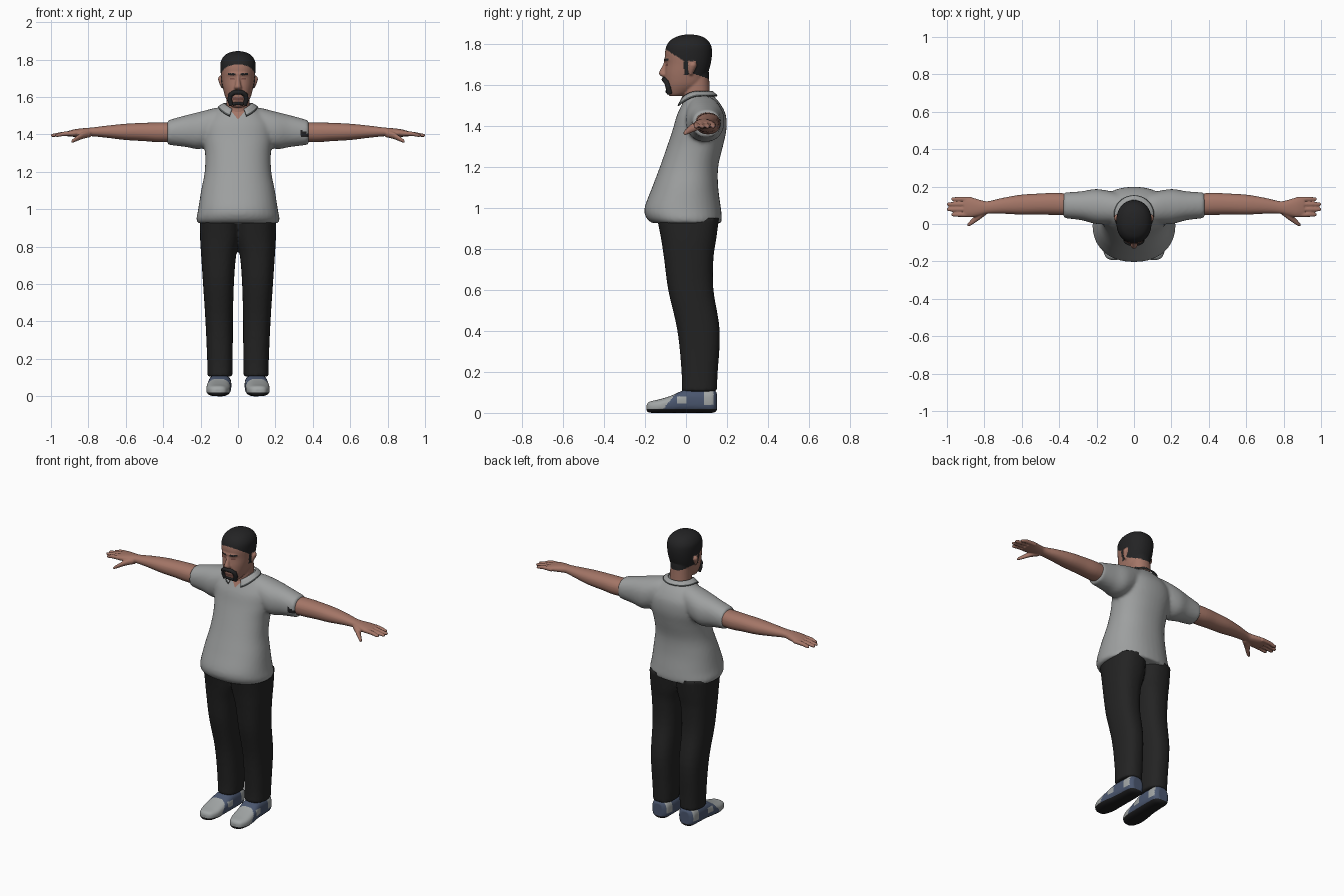
import bpy, bmesh, math
from mathutils import Vector

cube = bpy.data.objects.get("Cube")
if cube:
    bpy.data.objects.remove(cube, do_unlink=True)


def material(name, r, g, b):
    m = bpy.data.materials.new(name)
    m.use_nodes = True
    m.diffuse_color = (r, g, b, 1)
    bsdf = next(n for n in m.node_tree.nodes if n.type == 'BSDF_PRINCIPLED')
    bsdf.inputs["Base Color"].default_value = (r, g, b, 1)
    bsdf.inputs["Roughness"].default_value = 0.8
    return m


SHIRT = material("shirt grey", 0.34, 0.35, 0.35)
TRIM = material("collar trim grey", 0.1, 0.11, 0.11)
SKIN = material("skin", 0.37, 0.18, 0.135)
LIPS = material("lip brown", 0.2, 0.08, 0.065)
HAIR = material("hair black", 0.017, 0.017, 0.018)
CLOTH = material("trouser black", 0.017, 0.017, 0.017)
LEATHER = material("shoe grey", 0.36, 0.38, 0.38)
BLUE = material("shoe blue", 0.07, 0.095, 0.16)
SOLE = material("sole black", 0.012, 0.012, 0.013)


def spline(a, b, c, d, t):
    return 0.5 * (2 * b + (c - a) * t + (2 * a - 5 * b + 4 * c - d) * t * t
                  + (3 * b - a - 3 * c + d) * t ** 3)


def loft(bm, axis, sections, side=1, power=2.2, sides=28, steps=4):
    """Closed skin through sections (position, u_min, u_max, v_min, v_max)."""
    rows = []
    last = len(sections) - 1
    for i in range(last):
        quad = [sections[max(0, min(last, i + k))] for k in (-1, 0, 1, 2)]
        rows += [[spline(*p, s / steps) for p in zip(*quad)] for s in range(steps)]
    rows.append(sections[-1])
    rings = []
    for w, u0, u1, v0, v1 in rows:
        ring = []
        for k in range(sides):
            a = math.tau * k / sides
            c, s = math.cos(a), math.sin(a)
            u = (u0 + u1) / 2 + (u1 - u0) / 2 * math.copysign(abs(c) ** (2 / power), c)
            v = (v0 + v1) / 2 + (v1 - v0) / 2 * math.copysign(abs(s) ** (2 / power), s)
            x, y, z = {'x': (w, u, v), 'y': (u, w, v), 'z': (u, v, w)}[axis]
            ring.append(bm.verts.new((x * side, y, z)))
        rings.append(ring)
    for p, q in zip(rings, rings[1:]):
        for k in range(sides):
            n = (k + 1) % sides
            bm.faces.new((p[k], p[n], q[n], q[k]))
    bm.faces.new(rings[0])
    bm.faces.new(rings[-1])


def finish(name, bm, mats, voxel=0, smooth=3, cuts=(), rule=None):
    """Fuse the lofts, cut colour borders and colour faces by rule."""
    bmesh.ops.recalc_face_normals(bm, faces=bm.faces)
    mesh = bpy.data.meshes.new(name)
    bm.to_mesh(mesh)
    bm.free()
    obj = bpy.data.objects.new(name, mesh)
    bpy.context.collection.objects.link(obj)
    if voxel:
        rem = obj.modifiers.new("fuse", 'REMESH')
        rem.mode = 'VOXEL'
        rem.voxel_size = voxel
        soft = obj.modifiers.new("soften", 'SMOOTH')
        soft.factor = 0.5
        soft.iterations = smooth
        graph = bpy.context.evaluated_depsgraph_get()
        baked = bpy.data.meshes.new_from_object(obj.evaluated_get(graph))
        obj.modifiers.clear()
        obj.data = baked
        bpy.data.meshes.remove(mesh)
        baked.name = name
    mesh = obj.data
    if cuts:
        bm = bmesh.new()
        bm.from_mesh(mesh)
        for co, no in cuts:
            bmesh.ops.bisect_plane(bm, geom=bm.verts[:] + bm.edges[:] + bm.faces[:],
                                   plane_co=co, plane_no=no, dist=1e-5)
        bm.to_mesh(mesh)
        bm.free()
    mesh.materials.clear()
    for m in mats:
        mesh.materials.append(m)
    for p in mesh.polygons:
        p.use_smooth = True
        p.material_index = rule(*p.center) if rule else 0
    return obj


# Shirt: belly, chest and both sleeves fused, with an open V at the neck
bm = bmesh.new()
torso = [(.925, .215, -.165, .172), (.95, .222, -.193, .175), (1.0, .213, -.202, .17),
         (1.1, .197, -.165, .157), (1.2, .178, -.127, .157), (1.3, .176, -.092, .18),
         (1.38, .188, -.065, .197), (1.45, .185, -.045, .195), (1.5, .15, -.022, .172),
         (1.54, .1, -.005, .14), (1.56, .07, .0, .12)]
loft(bm, 'z', [(z, -h, h, a, b) for z, h, a, b in torso], sides=40)
for s in (1, -1):
    loft(bm, 'x', [(.02, .0, .15, 1.38, 1.54), (.1, .0, .17, 1.36, 1.545),
                   (.2, .0, .187, 1.322, 1.522), (.28, .02, .175, 1.333, 1.502),
                   (.378, .032, .168, 1.345, 1.475)], s)


def shirt_colour(x, y, z):
    if y < .05 and z > 1.48 and abs(x) < (z - 1.48) * .8:
        return 1
    if .335 < x and y < .07 and 1.385 < z < 1.425 and z < 1.425 - (x - .335) * .5:
        return 2
    return 0


finish("shirt", bm, [SHIRT, SKIN, HAIR], .01, 4,
       [((0, 0, 1.48), (1, 0, -.8)), ((0, 0, 1.48), (1, 0, .8))], shirt_colour)

# Folded collar, open at the front, with a dark edge
bm = bmesh.new()
rows = []
for k in range(33):
    a = math.radians(-155 + 310 * k / 32)
    c, s = math.cos(a), math.sin(a)
    front = max(0, -c)
    top = Vector((.074 * s, .052 + .076 * c, 1.566 - .035 * front ** 2))
    low = Vector((.106 * s, .052 + .1 * c, top.z - .02 - .022 * front))
    rows.append([bm.verts.new(top.lerp(low, t)) for t in (0, .4, .8, 1)])
for p, q in zip(rows, rows[1:]):
    for k in range(3):
        bm.faces.new((p[k], p[k + 1], q[k + 1], q[k]))
collar = finish("collar", bm, [SHIRT, TRIM])
for i, p in enumerate(collar.data.polygons):
    p.material_index = int(i % 3 == 2)
thick = collar.modifiers.new("thickness", 'SOLIDIFY')
thick.thickness = .007
thick.offset = 0

# Trousers: two legs meeting at the seat
bm = bmesh.new()
for s in (1, -1):
    loft(bm, 'z', [(.105, .03, .163, -.021, .15), (.2, .028, .165, -.022, .155),
                   (.4, .027, .174, -.042, .165), (.6, .022, .187, -.087, .134),
                   (.75, .01, .197, -.107, .134), (.85, -.012, .203, -.122, .148),
                   (.95, -.015, .204, -.142, .162)], s, 2.4)
finish("trousers", bm, [CLOTH], .01)

# Arms with palm, four fingers and thumb
for s, label in ((1, "left"), (-1, "right")):
    bm = bmesh.new()
    loft(bm, 'x', [(.33, .045, .16, 1.36, 1.465), (.42, .048, .167, 1.358, 1.464),
                   (.5, .05, .163, 1.364, 1.462), (.6, .05, .157, 1.37, 1.457),
                   (.7, .055, .14, 1.382, 1.447), (.78, .055, .122, 1.39, 1.437),
                   (.82, .045, .128, 1.388, 1.434), (.87, .036, .142, 1.387, 1.428),
                   (.91, .04, .145, 1.389, 1.418)], s)
    for y, tip in ((.05, .975), (.078, 1.0), (.106, 1.0), (.133, .978)):
        r = .0125
        loft(bm, 'x', [(.87, y - r, y + r, 1.392, 1.418), (.93, y - r, y + r, 1.391, 1.415),
                       (tip - .01, y - .01, y + .01, 1.386, 1.404),
                       (tip, y - .005, y + .005, 1.39, 1.4)], s, sides=12)
    loft(bm, 'x', [(.79, .05, .09, 1.385, 1.425), (.83, .02, .07, 1.376, 1.414),
                   (.865, -.004, .03, 1.362, 1.39), (.885, -.014, .008, 1.355, 1.374),
                   (.892, -.012, -.002, 1.355, 1.365)], s, sides=12)
    finish(label + "_arm", bm, [SKIN], .005, 2)

# Head: skull, neck, nose, brow and ears fused, hair coloured by hairline
bm = bmesh.new()
skull = [(1.545, .03, -.08, -.02), (1.56, .045, -.091, .02), (1.6, .068, -.102, .085),
         (1.65, .081, -.104, .105), (1.7, .089, -.1, .12), (1.75, .094, -.103, .127),
         (1.79, .092, -.095, .123), (1.82, .074, -.072, .103), (1.838, .045, -.035, .07),
         (1.845, .012, .0, .03)]
loft(bm, 'z', [(z, -h, h, a, b) for z, h, a, b in skull], sides=36)
loft(bm, 'z', [(1.47, -.08, .08, -.015, .13), (1.54, -.064, .064, -.014, .118),
               (1.66, -.062, .062, -.02, .112)])
loft(bm, 'z', [(1.638, -.015, .015, -.115, -.08), (1.65, -.021, .021, -.131, -.08),
               (1.665, -.016, .016, -.13, -.08), (1.7, -.01, .01, -.112, -.08),
               (1.725, -.012, .012, -.104, -.08)], sides=14)
loft(bm, 'x', [(-.06, -.08, -.06, 1.715, 1.73), (-.03, -.105, -.06, 1.713, 1.733),
               (.03, -.105, -.06, 1.713, 1.733), (.06, -.08, -.06, 1.715, 1.73)], sides=14)
for s in (1, -1):
    loft(bm, 'z', [(1.648, .075, .09, .015, .03), (1.665, .075, .097, .012, .038),
                   (1.695, .075, .107, .014, .052), (1.712, .075, .1, .025, .045)],
         s, sides=14)


def head_colour(x, y, z):
    ear = abs(x) > .0885 and .01 < y < .06 and z < 1.715
    if y < -.01:
        line = 1.715 + (-.01 - y) * .65
    elif y < .02:
        line = 1.65
    else:
        line = 1.66 - (y - .02) * .35
    if z > line and not ear:
        return 1
    if y < -.05 and .014 < abs(x) < .055 and 1.716 < z < 1.727:
        return 1
    if y < -.05 and .02 < abs(x) < .045 and 1.692 < z < 1.702:
        return 2
    return 2 if y < -.05 and abs(x) < .028 and 1.583 < z < 1.598 else 0


finish("head", bm, [SKIN, HAIR, LIPS], .005, 3, rule=head_colour)

# Drooping moustache and chin tuft
for name, points, depth in (
        ("moustache", [(-.036, -.08, 1.557), (-.044, -.086, 1.585), (-.041, -.093, 1.61),
                       (-.022, -.103, 1.624), (0, -.106, 1.626)], .013),
        ("chin_tuft", [(-.026, -.083, 1.561), (-.012, -.09, 1.566), (0, -.092, 1.567)], .009)):
    curve = bpy.data.curves.new(name, 'CURVE')
    curve.dimensions = '3D'
    curve.bevel_depth = depth
    curve.bevel_resolution = 3
    curve.use_fill_caps = True
    path = points + [(-x, y, z) for x, y, z in points[-2::-1]]
    line = curve.splines.new('POLY')
    line.points.add(len(path) - 1)
    for point, co in zip(line.points, path):
        point.co = (*co, 1)
    line.use_smooth = True
    curve.materials.append(HAIR)
    bpy.context.collection.objects.link(bpy.data.objects.new(name, curve))


# Shoes with dark soles and patched uppers
def shoe_colour(x, y, z):
    if z < .02:
        return 2
    patch = -.045 < y < .005 and .045 < z < .08
    heel = .085 < y < .135 and z > .04
    return 0 if y < -.085 + (z - .05) * .8 or patch or heel else 1


for s, label in ((1, "left"), (-1, "right")):
    bm = bmesh.new()
    loft(bm, 'y', [(-.192, .09, .125, .008, .04), (-.178, .065, .15, .001, .055),
                   (-.13, .045, .168, 0, .066), (-.07, .04, .168, 0, .085),
                   (0, .036, .16, 0, .114), (.08, .036, .155, 0, .116),
                   (.13, .042, .15, 0, .116), (.15, .065, .13, .01, .1)], s, 2.8)
    finish(label + "_shoe", bm, [LEATHER, BLUE, SOLE], .006, 2,
           [((0, 0, .02), (0, 0, 1))], shoe_colour)
